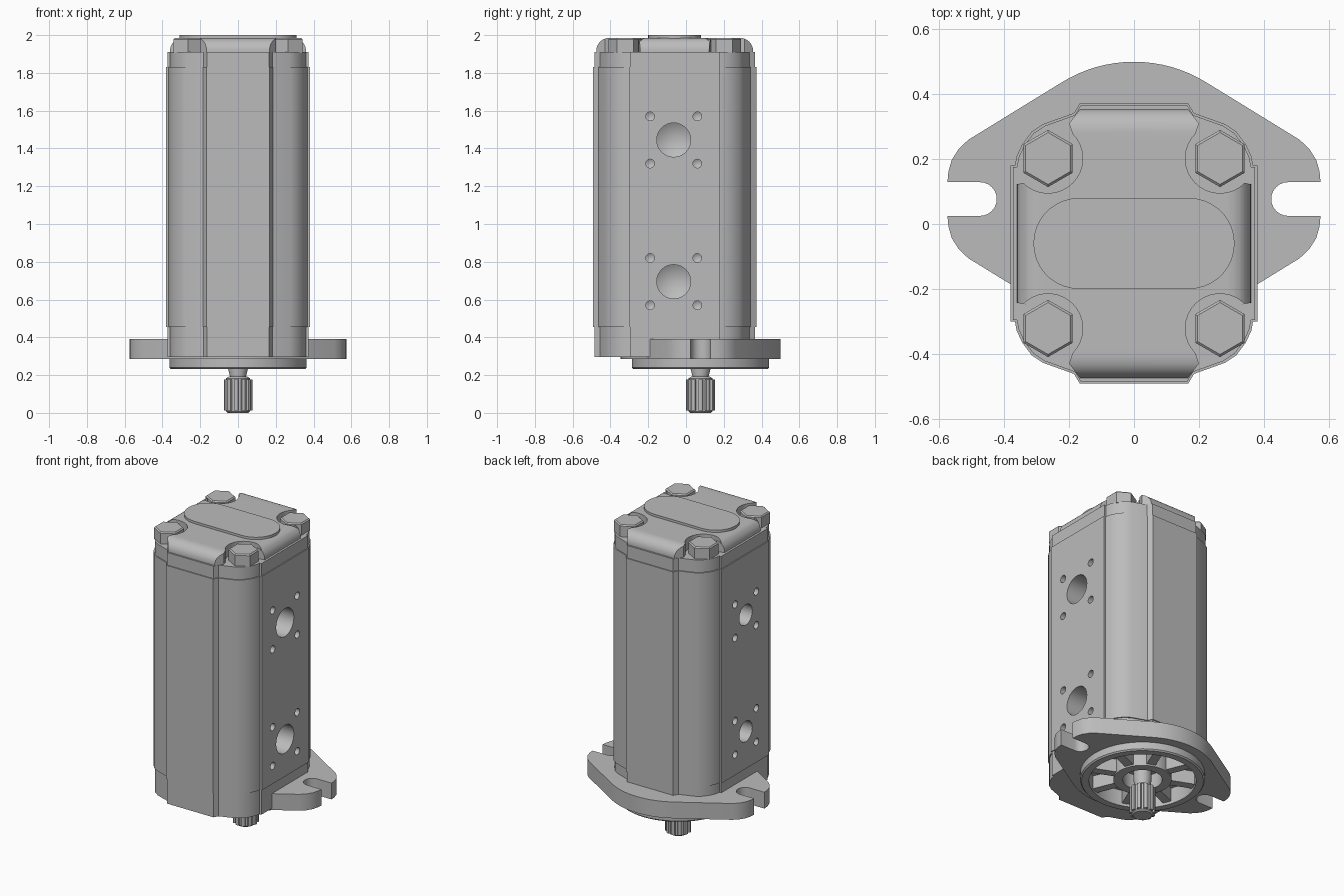
import bpy, bmesh, math
from math import cos, sin, pi, radians
from mathutils import Matrix, Vector

if "Cube" in bpy.data.objects:
    bpy.data.objects.remove(bpy.data.objects["Cube"])

BY = -0.06    # centre of the housing in y
SY = 0.077    # centre of the shaft and flange in y

grey = bpy.data.materials.new("cast_grey")
grey.diffuse_color = (0.5, 0.5, 0.5, 1)
grey.use_nodes = True
grey.node_tree.nodes["Principled BSDF"].inputs["Base Color"].default_value = grey.diffuse_color


def quad(q):
    """Mirror a quarter outline (from +y round to +x) into a full loop."""
    pts = (q + [(x, -y) for x, y in reversed(q)] + [(-x, -y) for x, y in q]
           + [(-x, y) for x, y in reversed(q)])
    return [p for i, p in enumerate(pts) if math.dist(p, pts[i - 1]) > 1e-4]


def add_prism(bm, pts, z0, z1, cx=0, cy=0):
    lo = [bm.verts.new((x + cx, y + cy, z0)) for x, y in pts]
    hi = [bm.verts.new((x + cx, y + cy, z1)) for x, y in pts]
    n = len(pts)
    for i in range(n):
        bm.faces.new((lo[i], lo[(i + 1) % n], hi[(i + 1) % n], hi[i]))
    bm.faces.new(lo)
    bm.faces.new(hi)


def add_lathe(bm, prof, mat, closed=False, n=48):
    vs = [bm.verts.new((r, 0, h)) for r, h in prof]
    es = [bm.edges.new((vs[i], vs[i + 1])) for i in range(len(vs) - 1)]
    if closed:
        es.append(bm.edges.new((vs[-1], vs[0])))
    res = bmesh.ops.spin(bm, geom=vs + es, axis=(0, 0, 1), cent=(0, 0, 0),
                         angle=2 * pi, steps=n, use_duplicate=False)
    new = {v for v in bm.verts if v in set(vs)}
    todo = list(new)
    while todo:                       # collect everything linked to the profile
        for e in todo.pop().link_edges:
            for v in e.verts:
                if v not in new:
                    new.add(v)
                    todo.append(v)
    new = list(new)
    bmesh.ops.transform(bm, matrix=mat, verts=new)
    bmesh.ops.remove_doubles(bm, verts=new, dist=1e-5)


def finish(name, bm):
    bmesh.ops.recalc_face_normals(bm, faces=bm.faces[:])
    me = bpy.data.meshes.new(name)
    bm.to_mesh(me)
    bm.free()
    ob = bpy.data.objects.new(name, me)
    bpy.context.collection.objects.link(ob)
    me.materials.append(grey)
    return ob


def prism(name, pts, z0, z1, cx=0, cy=0):
    bm = bmesh.new()
    add_prism(bm, pts, z0, z1, cx, cy)
    return finish(name, bm)


def lathe(name, prof, closed=False, n=64):
    bm = bmesh.new()
    add_lathe(bm, prof, Matrix.Translation((0, SY, 0)), closed, n)
    return finish(name, bm)


def cut(ob, cutter):
    m = ob.modifiers.new("cut", 'BOOLEAN')
    m.operation, m.solver, m.object = 'DIFFERENCE', 'EXACT', cutter
    bpy.context.view_layer.objects.active = ob
    bpy.ops.object.modifier_apply(modifier=m.name)


# Housing in three sections: front cover, gear body, rear cover
outline = quad([(.167, .432), (.185, .402), (.28, .368), (.315, .345),
                (.345, .305), (.362, .268), (.367, .24), (.38, .24)])
inset = [(x * .983, y * .985) for x, y in outline]
front_cover = prism("front_cover", inset, .295, .457, 0, BY)
gear_body = prism("gear_body", outline, .455, 1.83, 0, BY)
prism("rear_cover", inset, 1.828, 1.91, 0, BY)

# Ports and bolt holes on both sides, larger on the right
bm = bmesh.new()


def drill(side, y, z, r, depth):
    mat = Matrix.Translation((side * .38, y, z)) @ Matrix.Rotation(side * pi / 2, 4, 'Y')
    add_lathe(bm, [(0, .03), (r, .03), (r, -depth), (0, -depth - .6 * r)], mat, n=32)


for side, r, off in ((1, .09, .125), (-1, .066, .108)):
    for z in (.695, 1.445):
        drill(side, -.065, z, r, .13)
        for dy in (-off, off):
            for dz in (-off, off):
                drill(side, -.065 + dy, z + dz, .023, .08)
holes = finish("port_cutter", bm)
cut(gear_body, holes)

# Raised rear cap with rounded edges and scooped corners
rect = quad([(.36, .415)])
bm = bmesh.new()
add_prism(bm, rect, 1.9, 1.985, 0, BY)
top = [e for e in bm.edges if all(v.co.z > 1.98 for v in e.verts)]
bmesh.ops.bevel(bm, geom=top, offset=.068, segments=8, profile=.5, affect='EDGES')
cap = finish("rear_cap", bm)
bm = bmesh.new()
scoop = [(.265 + .107 * cos(radians(a)), .262 + .107 * sin(radians(a)))
         for a in range(135, 316, 10)]
scoop += [(.31, .192), (.365, .182), (.5, .182), (.5, .55), (.166, .55), (.166, .415), (.2, .37)]
for sx in (1, -1):
    for sy in (1, -1):
        add_prism(bm, [(x * sx, y * sy) for x, y in scoop], 1.88, 2.1, 0, BY)
scoops = finish("scoop_cutter", bm)
cut(cap, scoops)

# Oval pad on top
pad = [(s * .17 + .14 * cos(radians(a)), .14 * sin(radians(a)))
       for s, start in ((1, -90), (-1, 90)) for a in range(start, start + 181, 10)]
prism("top_pad", pad, 1.98, 2.0, 0, BY)

# Four hexagon bolts
hexagon = [(.088 * cos(pi / 6 + i * pi / 3 + pi / 3), .088 * sin(pi / 6 + i * pi / 3 + pi / 3))
           for i in range(6)]
for i, (sx, sy) in enumerate(((1, 1), (-1, 1), (-1, -1), (1, -1))):
    bm = bmesh.new()
    add_prism(bm, hexagon, 1.905, 1.985, sx * .265, BY + sy * .262)
    rim = [e for e in bm.edges if all(v.co.z > 1.98 for v in e.verts)]
    bmesh.ops.bevel(bm, geom=rim, offset=.007, segments=1, affect='EDGES')
    finish("bolt_%d" % (i + 1), bm)

# Mounting flange with two open slots
q = [(.423 * sin(radians(a)), .423 * cos(radians(a))) for a in range(0, 33, 4)]
q += [(.51, .183), (.54, .155), (.562, .12), (.572, .085), (.575, .052)]
q += [(.475 - .052 * sin(radians(a)), .052 * cos(radians(a))) for a in range(0, 91, 15)]
flange = prism("mounting_flange", quad(q), .285, .39, 0, SY)

# Round recess under the flange, with pilot ring, hub and spokes
recess = lathe("recess_cutter", [(0, .2), (.312, .2), (.312, .335), (0, .335)])
cut(flange, recess)
cut(front_cover, recess)
lathe("pilot_ring", [(.312, .232), (.355, .232), (.363, .24), (.363, .29), (.312, .29)], True)
lathe("hub_ring", [(.115, .24), (.17, .24), (.17, .337), (.115, .337)], True)
bm = bmesh.new()
for i in range(8):
    a = (i + .5) * pi / 4
    spoke = [(r * cos(a) - w * sin(a), r * sin(a) + w * cos(a))
             for r, w in ((.16, -.027), (.316, -.027), (.316, .027), (.16, .027))]
    add_prism(bm, spoke, .25, .337, 0, SY)
finish("pilot_spokes", bm)

# Drive shaft: tapered neck and splined end
lathe("shaft_neck", [(0, .1), (.042, .1), (.042, .19), (.052, .23), (.052, .337), (0, .337)], n=32)
teeth = 11
gear = []
for i in range(teeth):
    for f, r in ((-.27, .075), (.0, .077), (.27, .075), (.36, .06), (.64, .06)):
        a = (i + f) * 2 * pi / teeth
        gear.append((r * cos(a), r * sin(a)))
bm = bmesh.new()
add_prism(bm, gear, .012, .178, 0, SY)
finish("shaft_spline", bm)
lathe("shaft_core", [(0, 0), (.055, 0), (.063, .008), (.063, .183), (.05, .192), (0, .192)], n=32)

# Remove cutters and smooth round surfaces
for c in (holes, scoops, recess):
    bpy.data.objects.remove(c)
for ob in bpy.context.scene.objects:
    ob.select_set(True)
    bpy.context.view_layer.objects.active = ob
bpy.ops.object.shade_smooth_by_angle(angle=radians(24))
